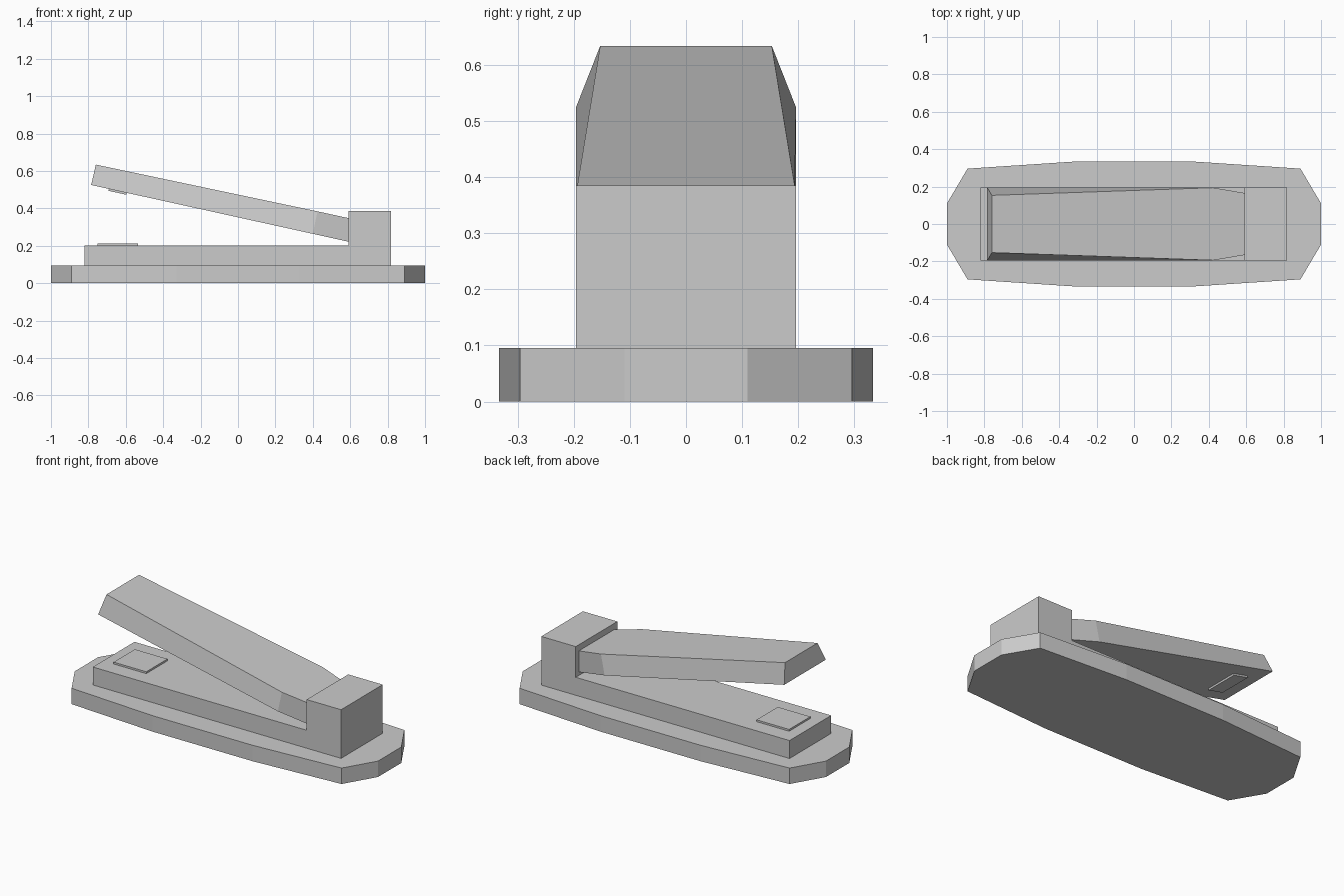
import bpy

if "Cube" in bpy.data.objects:
    bpy.data.objects.remove(bpy.data.objects["Cube"])


def mesh_object(name, verts, faces):
    mesh = bpy.data.meshes.new(name)
    mesh.from_pydata(verts, [], faces)
    mesh.update()
    obj = bpy.data.objects.new(name, mesh)
    bpy.context.collection.objects.link(obj)
    return obj


def loft(name, rings):
    """Join equal-sized vertex rings into a closed solid."""
    n = len(rings[0])
    verts = [v for ring in rings for v in ring]
    faces = [tuple(reversed(range(n)))]
    for r in range(len(rings) - 1):
        for i in range(n):
            j = (i + 1) % n
            faces.append((r * n + i, r * n + j, (r + 1) * n + j, (r + 1) * n + i))
    faces.append(tuple(range((len(rings) - 1) * n, len(rings) * n)))
    return mesh_object(name, verts, faces)


def side_extrude(name, profile, half_width):
    """Extrude a counter-clockwise (x, z) profile across y."""
    return loft(name, [[(x, y, z) for x, z in profile]
                       for y in (half_width, -half_width)])


# Twelve-sided foot plate
quarter = [(1.0, 0.11), (0.89, 0.296), (0.33, 0.333)]
outline = quarter + [(-x, y) for x, y in reversed(quarter)]
outline += [(-x, -y) for x, y in outline]
loft("base_plate", [[(x, y, z) for x, y in outline] for z in (0.0, 0.095)])

# Lower body with the raised hinge block
side_extrude("body_and_hinge_block",
             [(-0.82, 0.095), (0.817, 0.095), (0.817, 0.385),
              (0.59, 0.385), (0.59, 0.202), (-0.82, 0.202)], 0.196)

# Thin plate on the body under the arm tip
side_extrude("anvil_plate",
             [(-0.75, 0.2), (-0.535, 0.2), (-0.535, 0.213), (-0.75, 0.213)], 0.1)

# Tilted arm: bottom (x, z, half width), top (x, z, half width) per section
sections = [((-0.785, 0.525, 0.196), (-0.76, 0.634, 0.153)),
            ((0.40, 0.264, 0.196), (0.425, 0.384, 0.194)),
            ((0.595, 0.221, 0.165), (0.595, 0.347, 0.165))]
loft("arm", [[(bx, -bw, bz), (bx, bw, bz), (tx, tw, tz), (tx, -tw, tz)]
             for (bx, bz, bw), (tx, tz, tw) in sections])

# Small striker plate under the arm
side_extrude("striker_plate",
             [(-0.693, 0.494), (-0.597, 0.473), (-0.594, 0.485), (-0.69, 0.506)], 0.103)
